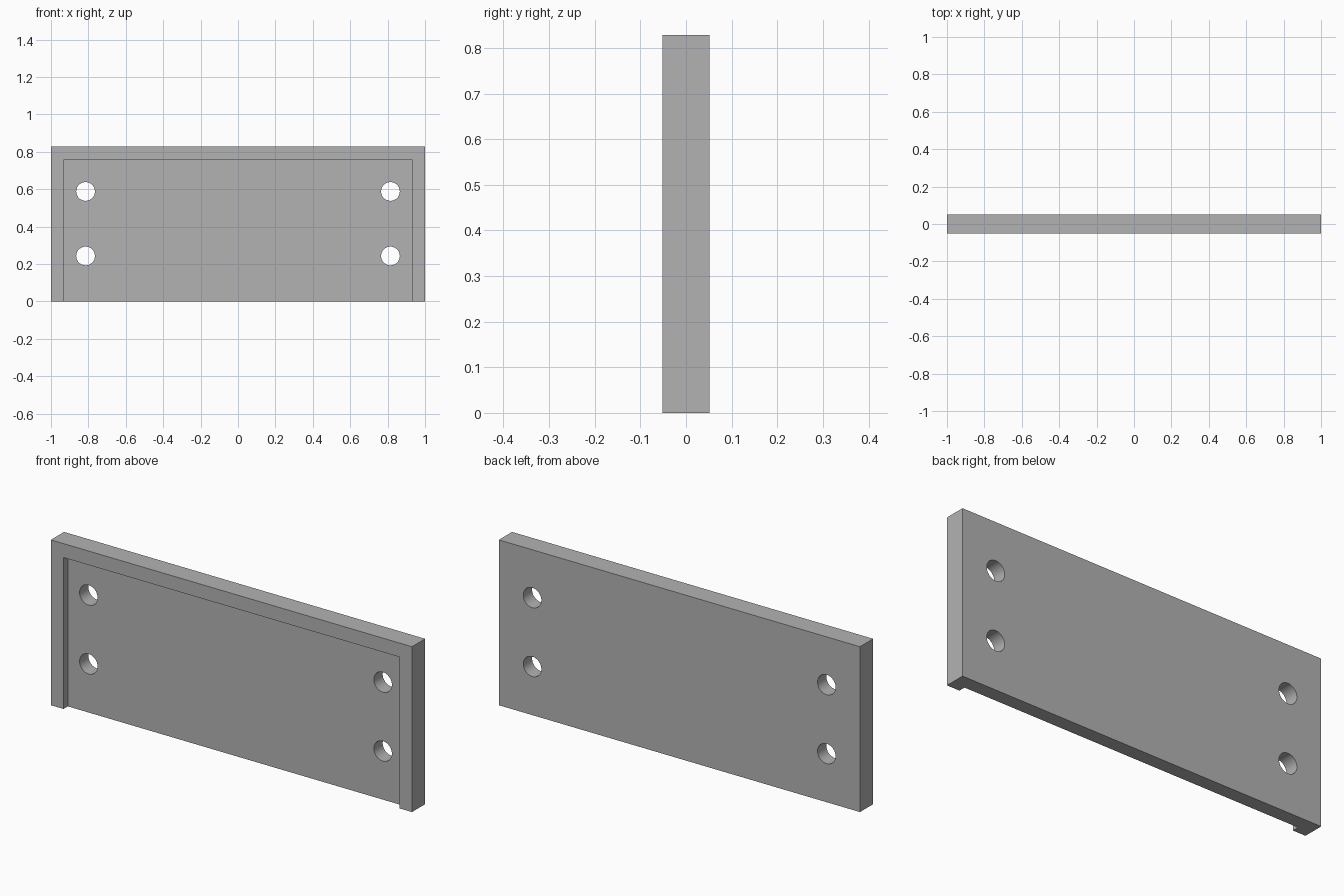
import bpy
import math

cube = bpy.data.objects.get("Cube")
if cube:
    bpy.data.objects.remove(cube, do_unlink=True)

WIDTH, DEPTH, HEIGHT = 2.0, 0.104, 0.828
RIM, RECESS = 0.07, 0.034
HOLE_X, HOLE_RADIUS = 0.815, 0.05

grey = bpy.data.materials.new("plain_grey")
grey.use_nodes = True
colour = (0.45, 0.45, 0.45, 1)
grey.diffuse_color = colour
grey.node_tree.nodes["Principled BSDF"].inputs["Base Color"].default_value = colour


def box(name, low, high):
    """Axis-aligned box between two corners."""
    centre = [(a + b) / 2 for a, b in zip(low, high)]
    bpy.ops.mesh.primitive_cube_add(size=1, location=centre)
    ob = bpy.context.object
    ob.name = name
    ob.scale = [b - a for a, b in zip(low, high)]
    bpy.ops.object.transform_apply(location=True, rotation=False, scale=True)
    ob.data.materials.append(grey)
    return ob


def cut(target, cutter):
    """Subtract the cutter from the target, then discard it."""
    cutter.hide_render = True
    bpy.context.view_layer.objects.active = target
    mod = target.modifiers.new("cut", "BOOLEAN")
    mod.operation = "DIFFERENCE"
    mod.solver = "EXACT"
    mod.object = cutter
    bpy.ops.object.modifier_apply(modifier=mod.name)
    bpy.data.objects.remove(cutter, do_unlink=True)


# Main plate
half_w, half_d = WIDTH / 2, DEPTH / 2
plate = box("mounting_plate", (-half_w, -half_d, 0), (half_w, half_d, HEIGHT))

# Front recess, open at the bottom, leaving a rim on the sides and top
cut(plate, box("recess_cutter", (-half_w + RIM, -1, -1),
               (half_w - RIM, -half_d + RECESS, HEIGHT - RIM)))

# Four through holes
for x in (-HOLE_X, HOLE_X):
    for z in (0.243, 0.588):
        bpy.ops.mesh.primitive_cylinder_add(
            vertices=48, radius=HOLE_RADIUS, depth=1,
            location=(x, 0, z), rotation=(math.pi / 2, 0, 0))
        drill = bpy.context.object
        drill.name = "hole_cutter"
        drill.data.materials.append(grey)
        cut(plate, drill)

# Smooth hole walls, sharp plate edges
bpy.ops.object.select_all(action="DESELECT")
plate.select_set(True)
bpy.context.view_layer.objects.active = plate
bpy.ops.object.shade_smooth_by_angle(angle=math.radians(30))
